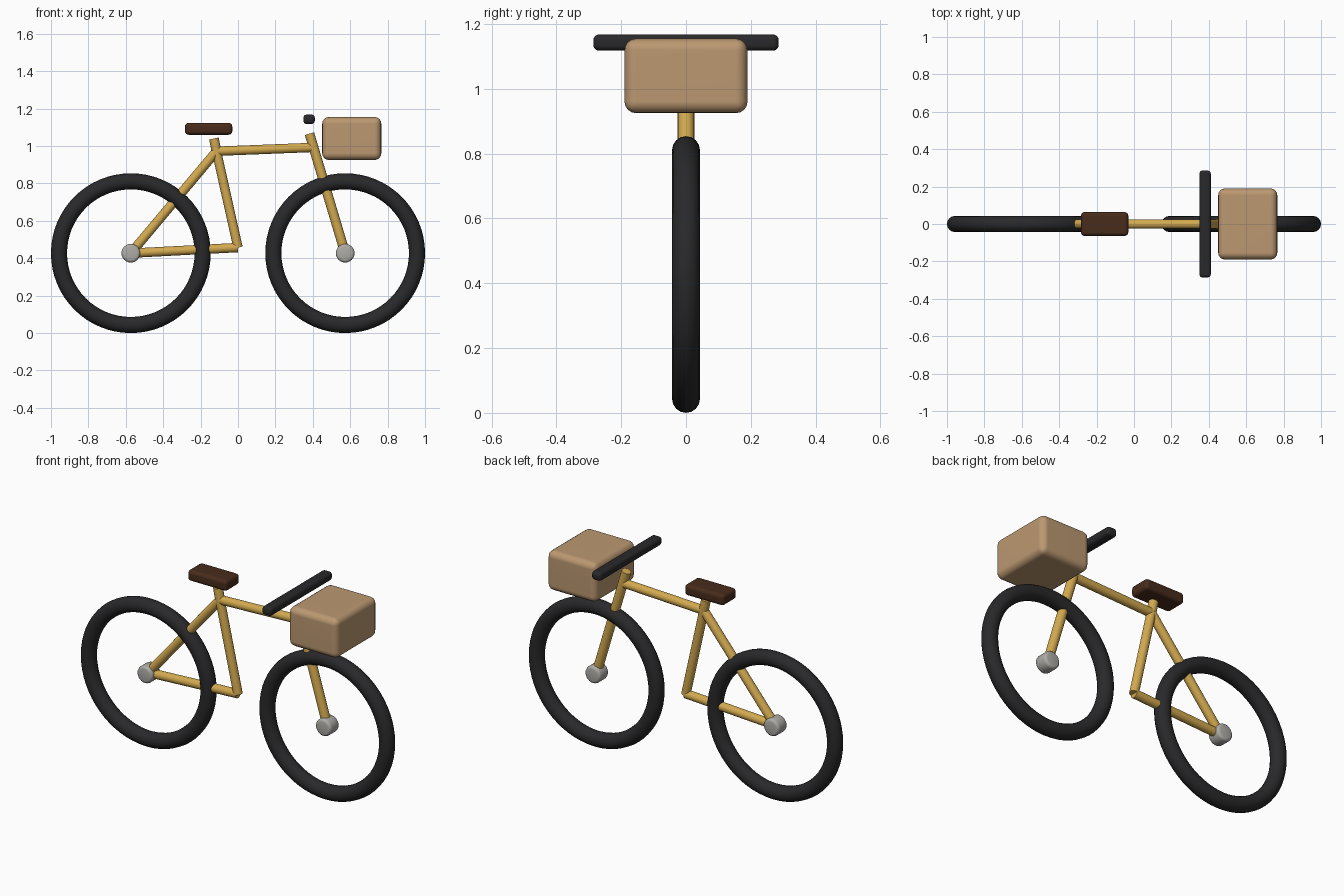
import bpy
from math import radians
from mathutils import Vector

if "Cube" in bpy.data.objects:
    bpy.data.objects.remove(bpy.data.objects["Cube"], do_unlink=True)


def material(name, r, g, b):
    m = bpy.data.materials.new(name)
    m.use_nodes = True
    m.diffuse_color = (r, g, b, 1)
    m.node_tree.nodes["Principled BSDF"].inputs["Base Color"].default_value = (r, g, b, 1)
    return m


rubber = material("black rubber", 0.022, 0.022, 0.024)
gold = material("golden paint", 0.65, 0.40, 0.08)
steel = material("grey steel", 0.42, 0.41, 0.38)
leather = material("brown leather", 0.065, 0.025, 0.011)
tan = material("tan wicker", 0.50, 0.315, 0.165)


def finish(name, mat, angle=40):
    ob = bpy.context.object
    ob.name = name
    ob.data.materials.append(mat)
    bpy.ops.object.shade_smooth_by_angle(angle=radians(angle))
    return ob


def bevel(ob, width, segments):
    mod = ob.modifiers.new("Rounding", 'BEVEL')
    mod.width = width
    mod.segments = segments
    mod.limit_method = 'ANGLE'


def tube(name, start, end, radius=0.025):
    """Round tube between two (x, z) points in the centre plane."""
    a, b = Vector((start[0], 0, start[1])), Vector((end[0], 0, end[1]))
    d = b - a
    bpy.ops.mesh.primitive_cylinder_add(vertices=16, radius=radius, depth=d.length,
                                        location=(a + b) / 2,
                                        rotation=d.to_track_quat('Z', 'Y').to_euler())
    finish(name, gold)


def rounded_box(name, mat, center, size, width):
    bpy.ops.mesh.primitive_cube_add(size=1, location=center)
    ob = bpy.context.object
    ob.scale = size
    bpy.ops.object.transform_apply(location=False, rotation=False, scale=True)
    bevel(ob, width, 4)
    finish(name, mat, 100)
    # Keep the large faces flat while the rounded edges blend
    ob.modifiers.new("Flat faces", 'WEIGHTED_NORMAL')


# Key points of the frame, as (x, z)
rear_axle, front_axle = (-0.573, 0.427), (0.573, 0.427)
crank = (0.0, 0.457)
seat_joint = (-0.115, 0.972)

# Wheels
for side, axle in (("rear", rear_axle), ("front", front_axle)):
    spot = (axle[0], 0, axle[1])
    bpy.ops.mesh.primitive_torus_add(major_segments=64, minor_segments=16,
                                     major_radius=0.384, minor_radius=0.043,
                                     location=spot, rotation=(radians(90), 0, 0))
    finish(side + "_tyre", rubber, 60)
    bpy.ops.mesh.primitive_cylinder_add(vertices=24, radius=0.05, depth=0.084,
                                        location=spot, rotation=(radians(90), 0, 0))
    bevel(bpy.context.object, 0.015, 3)
    finish(side + "_hub", steel, 100)

# Frame tubes
tube("chain_stay", rear_axle, crank)
tube("seat_stay", rear_axle, seat_joint)
tube("seat_tube", crank, seat_joint)
tube("seat_post", seat_joint, (-0.129, 1.04), 0.026)
tube("top_tube", seat_joint, (0.392, 0.992))
tube("fork", front_axle, (0.382, 1.066), 0.026)

# Saddle, handlebar and basket
rounded_box("saddle", leather, (-0.157, 0, 1.092), (0.253, 0.128, 0.064), 0.02)
rounded_box("handlebar", rubber, (0.38, 0, 1.143), (0.062, 0.572, 0.05), 0.018)
rounded_box("basket", tan, (0.608, 0, 1.04), (0.316, 0.38, 0.23), 0.036)
